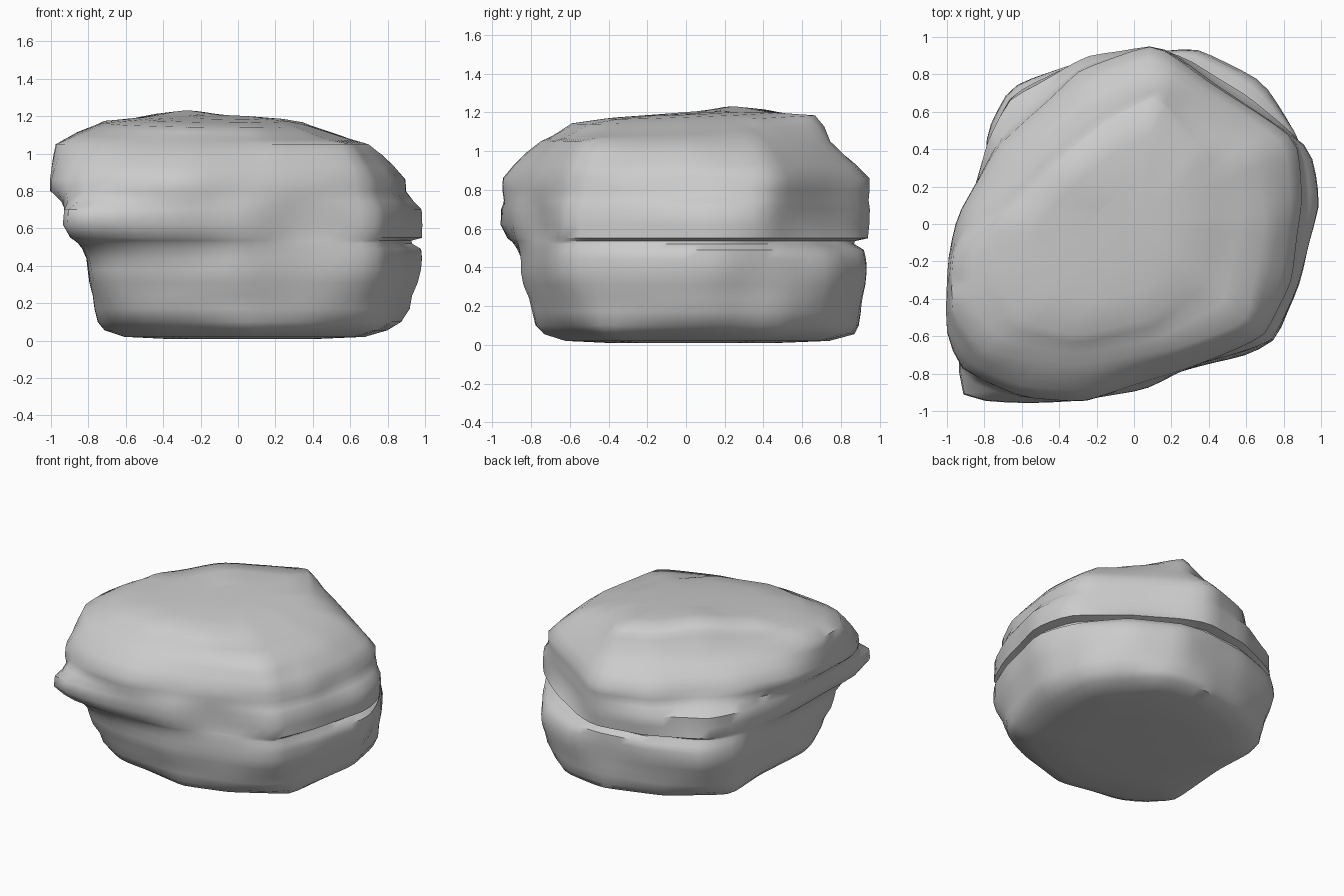
import bpy, bmesh, math
from mathutils import Vector, noise

if "Cube" in bpy.data.objects:
    bpy.data.objects.remove(bpy.data.objects["Cube"])

N = 72  # points per ring

# Corner outlines (x, y) of the rock at several heights
base = [(.80, .1), (.78, .45), (.45, .82), (.1, .88), (-.34, .74), (-.70, .46), (-.68, .1), (-.72, -.44),
        (-.45, -.64), (.05, -.74), (.38, -.64), (.74, -.42)]
lower = [(1, .14), (.87, .5), (.69, .76), (.33, .94), (-.25, .88), (-.66, .72), (-.78, .5),
         (-.81, -.3), (-.78, -.72), (-.5, -.84), (0, -.85), (.6, -.7), (.76, -.62), (.9, -.3)]
ledge = [(.98, .1), (.93, .4), (.55, .68), (.12, .96), (-.25, .9), (-.66, .67), (-.78, .43),
         (-.9, 0), (-.92, -.3), (-.92, -.92), (-.6, -.95), (-.27, -.94), (.05, -.88),
         (.3, -.75), (.75, -.63), (.87, -.35)]
upper = [(.90, .1), (.87, .45), (.11, .96), (-.3, .82), (-.75, .4), (-.95, .05), (-1, -.2),
         (-1, -.58), (-.93, -.78), (-.6, -.93), (-.27, -.96), (.2, -.8), (.7, -.6), (.84, -.3)]
shoulder = [(.69, 0), (.66, .38), (.15, .76), (-.15, .64), (-.45, .4), (-.97, -.13), (-.97, -.5),
            (-.8, -.69), (-.3, -.76), (.2, -.68), (.6, -.52)]
crown = [(.36, 0), (.35, .35), (.12, .68), (-.15, .54), (-.42, .32), (-.72, .02), (-.72, -.3),
         (-.6, -.52), (-.3, -.6), (.1, -.5), (.3, -.28)]


def radii(poly):
    """Distance from the axis to the outline at N even angles."""
    out = []
    for i in range(N):
        a = 2 * math.pi * i / N
        dx, dy = math.cos(a), math.sin(a)
        best = 0
        for (x1, y1), (x2, y2) in zip(poly, poly[1:] + poly[:1]):
            ex, ey = x2 - x1, y2 - y1
            den = dx * ey - dy * ex
            if abs(den) < 1e-9:
                continue
            t = (x1 * ey - y1 * ex) / den
            u = (x1 * dy - y1 * dx) / den
            if t > 0 and -1e-6 <= u <= 1 + 1e-6:
                best = max(best, t)
        out.append(best)
    # soften the corners slightly
    return [.7 * v + .15 * (out[i - 1] + out[(i + 1) % N]) for i, v in enumerate(out)]


def mix(a, b, t):
    return [p + (q - p) * t for p, q in zip(a, b)]


def notch(r, depth, heading):
    """Cut a crack into a ring, deepest towards one heading."""
    h = math.radians(heading)
    return [v - depth * max(0, .2 + .8 * math.cos(2 * math.pi * i / N - h)) for i, v in enumerate(r)]


A, B, C, D, E, F = map(radii, (base, lower, ledge, upper, shoulder, crown))
rings = [
    (.008, [v * .5 for v in A]), (.02, [v * .85 for v in A]), (.055, A), (.10, mix(A, B, .4)),
    (.17, mix(A, B, .6)), (.24, mix(A, B, .7)), (.31, mix(A, B, .9)), (.38, B),
    (.44, mix(B, C, .06)), (.49, notch(mix(B, C, .25), .01, 50)),
    (.52, notch(mix(B, C, .42), .075, 50)), (.535, notch(mix(B, C, .55), .075, 50)),
    (.55, mix(B, C, .72)), (.62, C), (.70, C),
    (.745, notch(mix(C, D, .5), .025, 170)), (.80, D), (.86, D), (.93, mix(D, E, .3)),
    (.99, mix(D, E, .62)), (1.05, E), (1.10, mix(E, F, .4)), (1.135, mix(E, F, .75)),
    (1.16, F), (1.18, [v * .7 for v in F]), (1.19, [v * .35 for v in F])]

# Loft the rings into one boulder
bm = bmesh.new()
loops = []
for z, r in rings:
    loop = []
    for i, v in enumerate(r):
        a = 2 * math.pi * i / N
        p = Vector((v * math.cos(a), v * math.sin(a), z))
        # weathered dents, and a crown with a low peak at the back left
        if .1 < z < 1.1:
            n = noise.noise(Vector((p.x * 2.2, p.y * 2.2, z * 4)))
            p.x *= 1 + .02 * n
            p.y *= 1 + .02 * n
        if z > 1.07:
            peak = math.exp(-((p.x + .33) ** 2 + (p.y - .3) ** 2) / .05)
            p.z += .04 * p.y - .02 * p.x + .04 * peak
        loop.append(bm.verts.new(p))
    loops.append(loop)
for lo, hi in zip(loops, loops[1:]):
    for i in range(N):
        j = (i + 1) % N
        bm.faces.new((lo[i], lo[j], hi[j], hi[i]))
bm.faces.new(loops[0][::-1])
bm.faces.new(loops[-1])
bmesh.ops.recalc_face_normals(bm, faces=bm.faces)

me = bpy.data.meshes.new("boulder")
bm.to_mesh(me)
bm.free()
boulder = bpy.data.objects.new("boulder", me)
bpy.context.collection.objects.link(boulder)

stone = bpy.data.materials.new("grey stone")
stone.diffuse_color = (.6, .6, .6, 1)
stone.use_nodes = True
stone.node_tree.nodes["Principled BSDF"].inputs["Base Color"].default_value = stone.diffuse_color
me.materials.append(stone)

# Smooth shading, keeping the cracks crisp
bpy.context.view_layer.objects.active = boulder
boulder.select_set(True)
bpy.ops.object.shade_smooth_by_angle(angle=math.radians(50))
